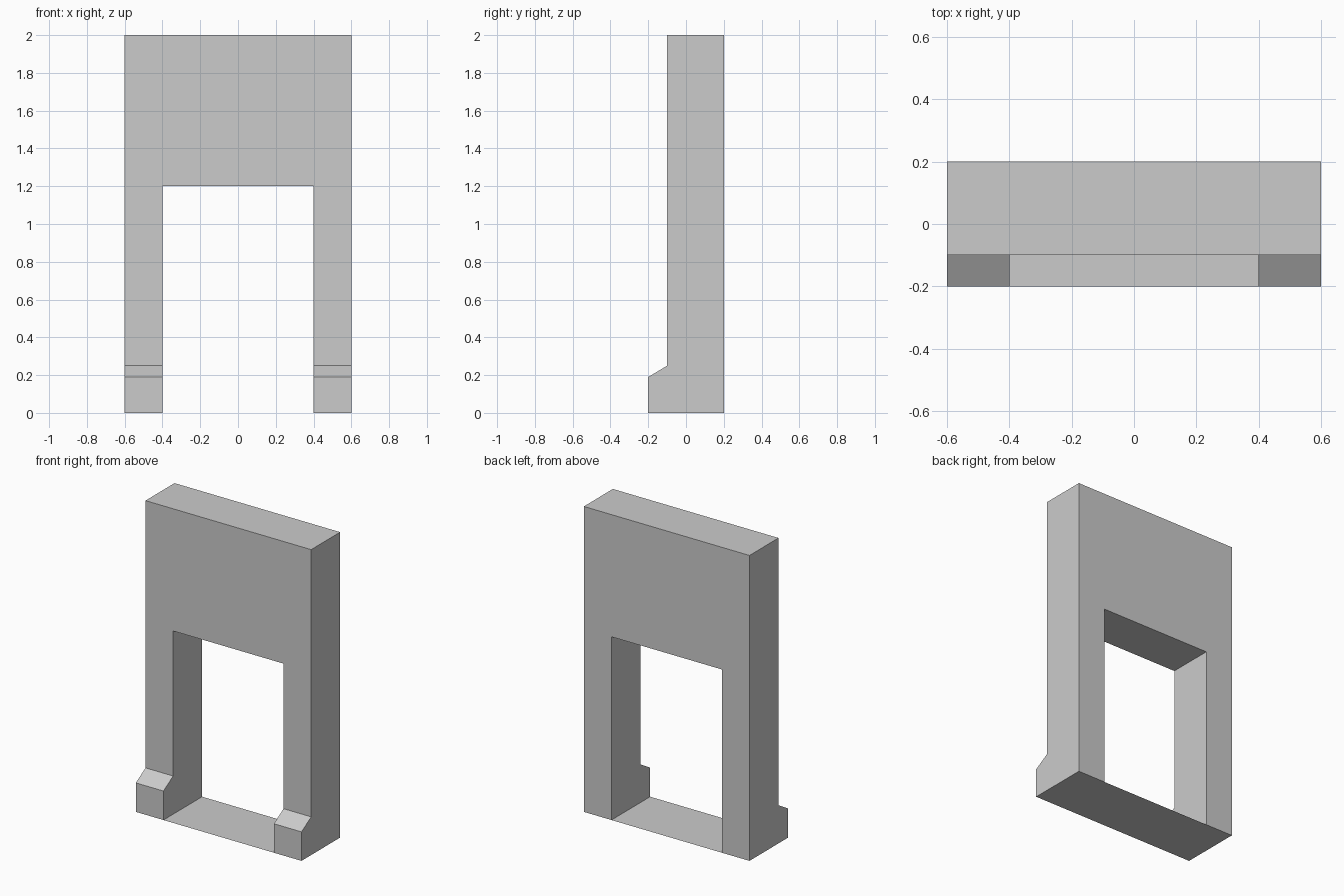
import bpy, bmesh

if "Cube" in bpy.data.objects:
    bpy.data.objects.remove(bpy.data.objects["Cube"])


def make_object(name, bm):
    bmesh.ops.recalc_face_normals(bm, faces=bm.faces)
    mesh = bpy.data.meshes.new(name)
    bm.to_mesh(mesh)
    bm.free()
    obj = bpy.data.objects.new(name, mesh)
    bpy.context.collection.objects.link(obj)
    return obj


def prism(name, profile, half_width):
    """Extrude a (y, z) side profile symmetrically along x."""
    bm = bmesh.new()
    face = bm.faces.new([bm.verts.new((-half_width, y, z)) for y, z in profile])
    ext = bmesh.ops.extrude_face_region(bm, geom=[face])
    verts = [v for v in ext["geom"] if isinstance(v, bmesh.types.BMVert)]
    bmesh.ops.translate(bm, verts=verts, vec=(2 * half_width, 0, 0))
    return make_object(name, bm)


# Door frame with a sloped toe along the front foot
frame = prism("door_frame", [(-0.2, 0), (0.2, 0), (0.2, 2), (-0.1, 2),
                             (-0.1, 0.25), (-0.2, 0.19)], 0.6)

# Opening cut between the two posts
cutter = prism("opening_cutter", [(-0.5, -0.5), (0.5, -0.5), (0.5, 1.2), (-0.5, 1.2)], 0.4)
cutter.hide_render = True
cutter.display_type = 'WIRE'
cut = frame.modifiers.new("opening", 'BOOLEAN')
cut.operation = 'DIFFERENCE'
cut.solver = 'EXACT'
cut.object = cutter

# Paper-thin threshold closing the bottom between the posts
bm = bmesh.new()
bm.faces.new([bm.verts.new(p) for p in
              [(-0.4, -0.2, 0), (0.4, -0.2, 0), (0.4, 0.2, 0), (-0.4, 0.2, 0)]])
make_object("threshold", bm)
